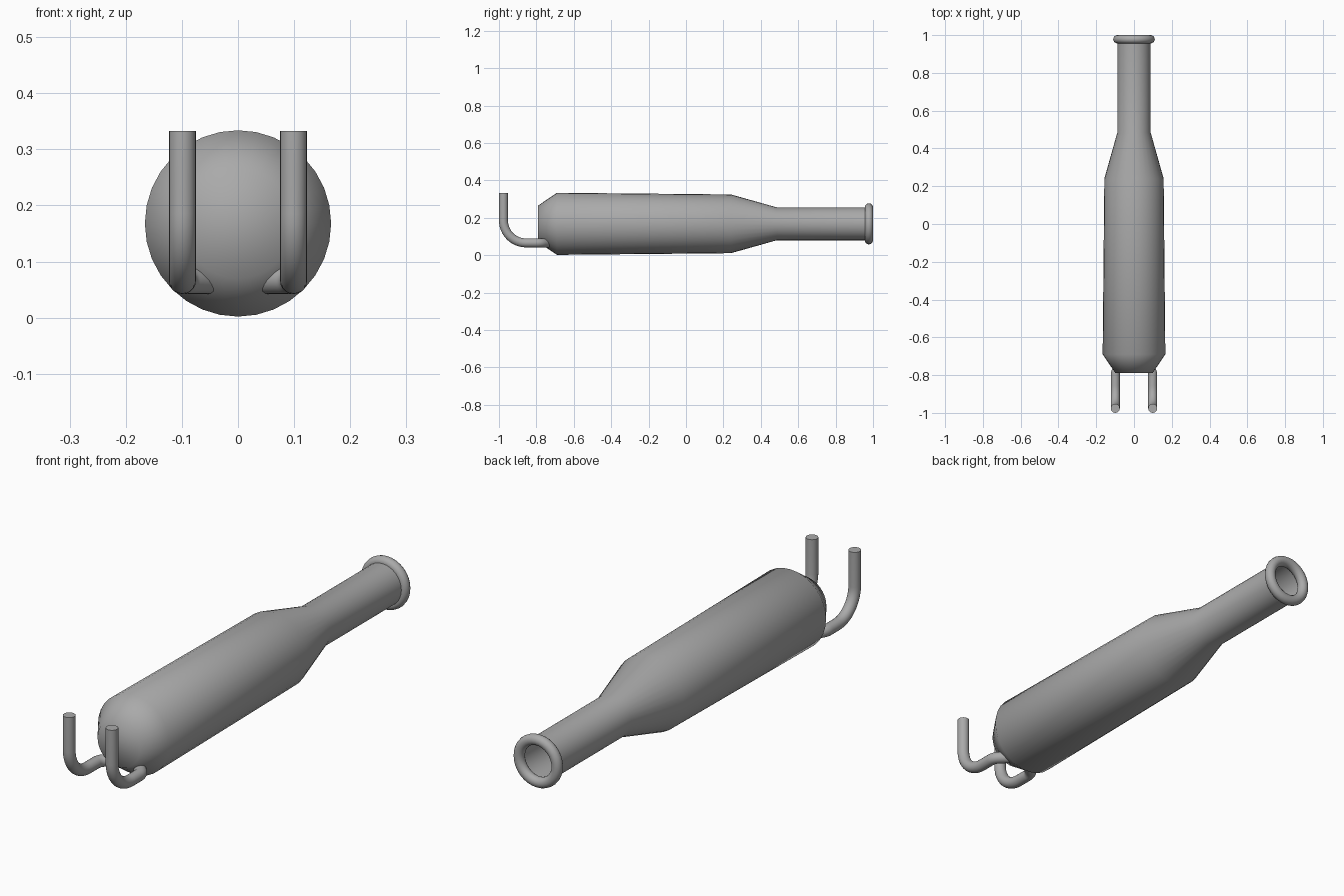
import bpy, bmesh, math
from mathutils import Vector

if "Cube" in bpy.data.objects:
    bpy.data.objects.remove(bpy.data.objects["Cube"])

ZC = 0.168     # height of the body axis
SIDES = 32

grey = bpy.data.materials.new("plain grey")
grey.diffuse_color = (0.4, 0.4, 0.4, 1)
grey.use_nodes = True
grey.node_tree.nodes["Principled BSDF"].inputs["Base Color"].default_value = grey.diffuse_color


def finish(name, bm, angle):
    bmesh.ops.recalc_face_normals(bm, faces=bm.faces)
    mesh = bpy.data.meshes.new(name)
    bm.to_mesh(mesh)
    bm.free()
    mesh.materials.append(grey)
    ob = bpy.data.objects.new(name, mesh)
    bpy.context.collection.objects.link(ob)
    bpy.ops.object.select_all(action='DESELECT')
    ob.select_set(True)
    bpy.context.view_layer.objects.active = ob
    bpy.ops.object.shade_smooth_by_angle(angle=math.radians(angle))
    return ob


def skin(bm, rings, closed=False):
    """Join successive vertex rings with quads."""
    pairs = list(zip(rings, rings[1:]))
    if closed:
        pairs.append((rings[-1], rings[0]))
    for a, b in pairs:
        n = len(a)
        for i in range(n):
            j = (i + 1) % n
            bm.faces.new((a[i], a[j], b[j], b[i]))


def lathe(name, profile, cap=False, closed=False, angle=30):
    """Revolve (y, radius) points about the body axis."""
    bm = bmesh.new()
    rings = [[bm.verts.new((r * math.sin(t), y, ZC + r * math.cos(t)))
              for t in (math.tau * i / SIDES for i in range(SIDES))]
             for y, r in profile]
    skin(bm, rings, closed)
    if cap:
        bm.faces.new(rings[0])
    return finish(name, bm, angle)


def pipe(name, path, radius, n=20):
    """Sweep a circle along a path and cap both ends."""
    bm = bmesh.new()
    rings, side = [], Vector((1, 0, 0))
    for i, p in enumerate(path):
        d = (path[min(i + 1, len(path) - 1)] - path[max(i - 1, 0)]).normalized()
        side = (side - d * side.dot(d)).normalized()
        up = d.cross(side)
        rings.append([bm.verts.new(p + radius * (side * math.cos(a) + up * math.sin(a)))
                      for a in (math.tau * k / n for k in range(n))])
    skin(bm, rings)
    bm.faces.new(rings[0])
    bm.faces.new(rings[-1])
    return finish(name, bm, 40)


# Main shell: chamfered front, tapered body, shoulder and open neck
lathe("body_shell", [(-0.79, 0.098), (-0.69, 0.166), (0.24, 0.157),
                     (0.485, 0.088), (0.975, 0.088)], cap=True, angle=60)

# Rolled rim round the open neck
lathe("neck_rim", [(0.978 + 0.022 * math.cos(math.tau * k / 16),
                    0.088 + 0.022 * math.sin(math.tau * k / 16)) for k in range(16)],
      closed=True, angle=60)

# Two bent pipes: upright, elbow to horizontal, then a turn inward to the shell
for s, label in ((-1, "left"), (1, "right")):
    X, Y, Z, R, B = 0.099, -0.976, 0.066, 0.12, 0.05
    pts = [(X, Y, 0.333)]
    for k in range(13):
        a = math.pi / 2 * k / 12
        pts.append((X, Y + R * (1 - math.cos(a)), Z + R * (1 - math.sin(a))))
    for k in range(7):
        a = math.pi / 4 * k / 6
        pts.append((X - B * (1 - math.cos(a)), -0.80 + B * math.sin(a), Z))
    x, y, z = pts[-1]
    pts.append((x - 0.03, y + 0.03, z))
    pipe(label + "_pipe", [Vector((s * px, py, pz)) for px, py, pz in pts], 0.024)
